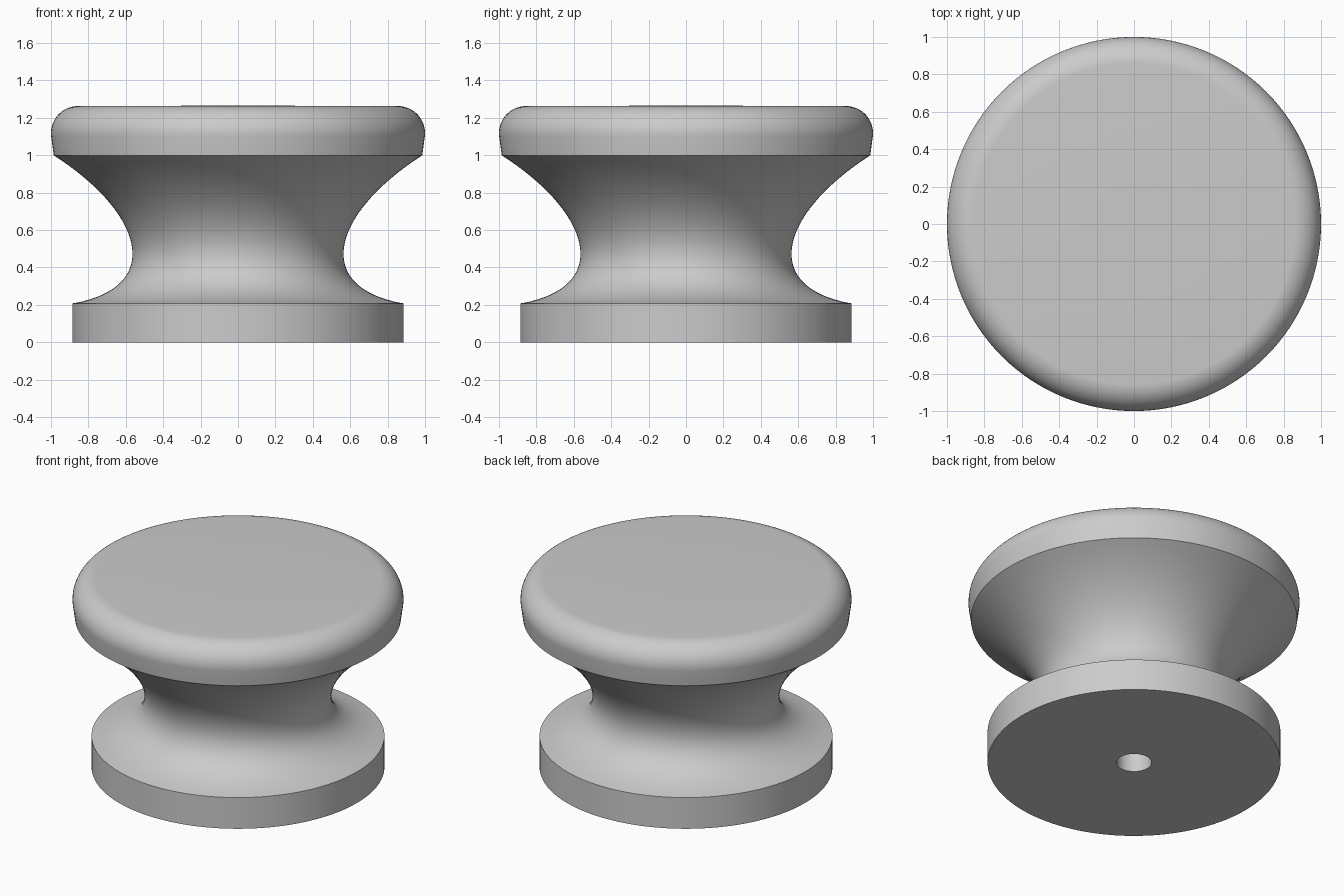
import bpy, bmesh, math
from mathutils import Vector, geometry

cube = bpy.data.objects.get("Cube")
if cube:
    bpy.data.objects.remove(cube, do_unlink=True)

SEGMENTS = 128

# Plain grey material
grey = bpy.data.materials.new("light_grey")
grey.use_nodes = True
colour = (0.6, 0.6, 0.6, 1)
grey.diffuse_color = colour
grey.node_tree.nodes["Principled BSDF"].inputs["Base Color"].default_value = colour


def point(r, z):
    return Vector((r, 0, z))


# Blind screw hole and straight foot
hole = [point(0, 0.6), point(0.106, 0.6), point(0.106, 0)]
foot = [point(0.885, 0)]

# Flared waist curve
waist = geometry.interpolate_bezier(
    point(0.885, 0.208), point(0.40, 0.29), point(0.49, 0.68), point(0.985, 1.0), 32)

# Rounded rim of the cap, closing on a nearly flat top
radius = 0.145
rim = []
for i in range(17):
    a = math.radians(-6 + 95 * i / 16)
    rim.append(point(0.855 + radius * math.cos(a), 1.118 + radius * math.sin(a)))
top = [point(0.22, 1.265), point(0, 1.265)]

# Turn the whole profile around the upright axis
bm = bmesh.new()
verts = [bm.verts.new(p) for p in hole + foot + list(waist) + rim + top]
edges = [bm.edges.new(pair) for pair in zip(verts, verts[1:])]
bmesh.ops.spin(bm, geom=verts + edges, cent=(0, 0, 0), axis=(0, 0, 1),
               angle=math.tau, steps=SEGMENTS, use_duplicate=False)
bmesh.ops.remove_doubles(bm, verts=bm.verts, dist=0.0001)
bmesh.ops.recalc_face_normals(bm, faces=bm.faces)
mesh = bpy.data.meshes.new("drawer_knob")
bm.to_mesh(mesh)
bm.free()
mesh.materials.append(grey)

knob = bpy.data.objects.new("drawer_knob", mesh)
bpy.context.collection.objects.link(knob)
bpy.context.view_layer.objects.active = knob
knob.select_set(True)
bpy.ops.object.shade_smooth_by_angle(angle=math.radians(30))
